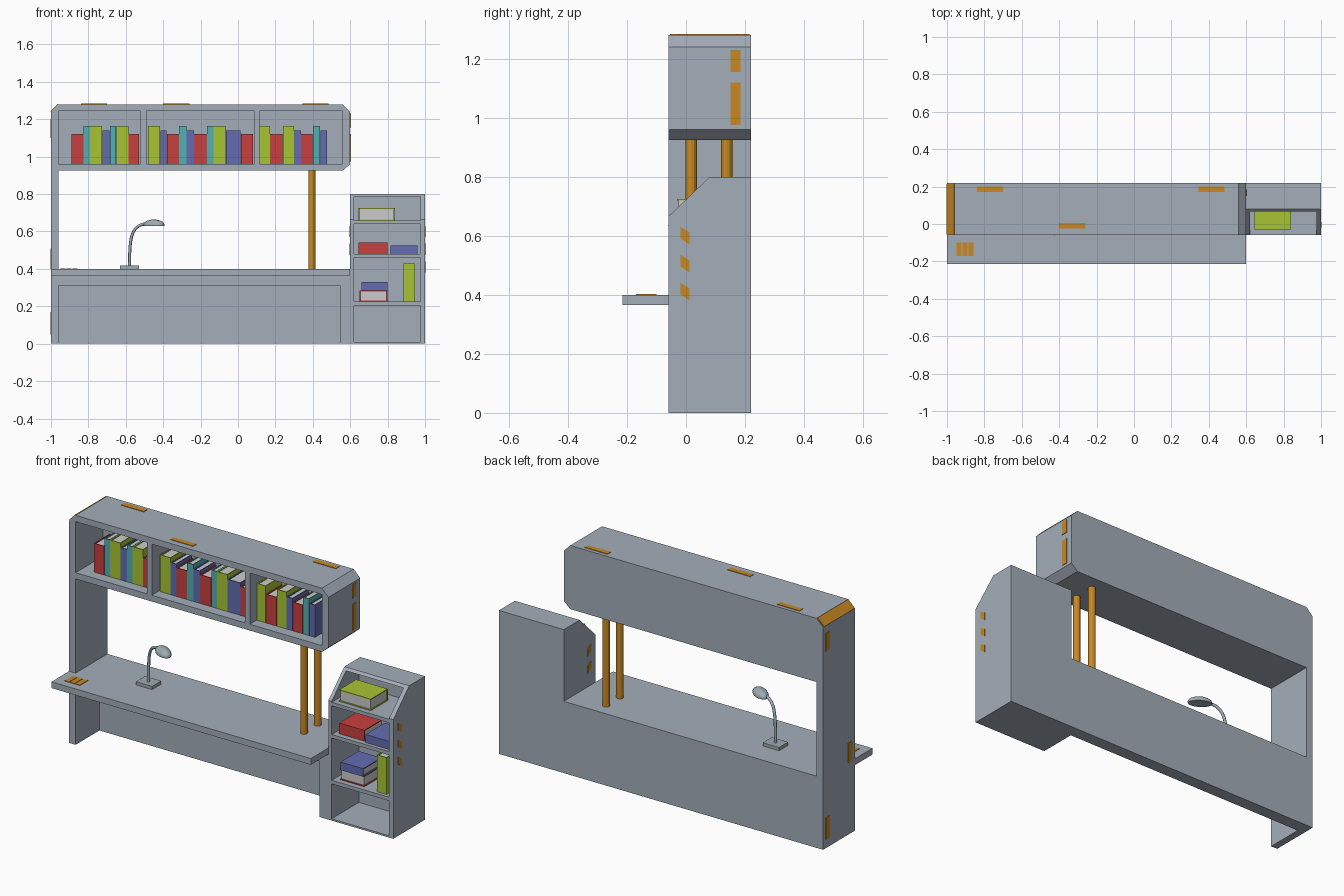
import bpy, bmesh, math
from mathutils import Vector, Matrix

if "Cube" in bpy.data.objects:
    bpy.data.objects.remove(bpy.data.objects["Cube"])


def mat(name, rgb):
    m = bpy.data.materials.new(name)
    m.diffuse_color = (*rgb, 1)
    m.use_nodes = True
    m.node_tree.nodes["Principled BSDF"].inputs["Base Color"].default_value = m.diffuse_color
    return m


GREY = mat("grey_paint", (.37, .42, .49))
WOOD = mat("orange_wood", (.58, .25, .017))
RED = mat("red_cover", (.58, .05, .05))
LIME = mat("lime_cover", (.39, .56, .034))
BLUE = mat("blue_cover", (.127, .15, .445))
TEAL = mat("teal_cover", (.09, .43, .45))
PAGE = mat("pages", (.6, .6, .6))
METAL = mat("lamp_metal", (.34, .41, .44))


def add_box(bm, x0, x1, y0, y1, z0, z1, idx=0):
    M = Matrix.Translation(((x0 + x1) / 2, (y0 + y1) / 2, (z0 + z1) / 2)) @ \
        Matrix.Diagonal((x1 - x0, y1 - y0, z1 - z0, 1))
    r = bmesh.ops.create_cube(bm, size=1, matrix=M)
    for f in {f for v in r["verts"] for f in v.link_faces}:
        f.material_index = idx


def finish(bm, name, *mats):
    me = bpy.data.meshes.new(name)
    bm.to_mesh(me)
    bm.free()
    for m in mats:
        me.materials.append(m)
    ob = bpy.data.objects.new(name, me)
    bpy.context.collection.objects.link(ob)
    return ob


def boxes(name, m, *dims):
    bm = bmesh.new()
    for d in dims:
        add_box(bm, *d)
    return finish(bm, name, m)


def prism(name, m, pts, offset):
    """Extrude a closed 3D outline along offset."""
    bm = bmesh.new()
    f = bm.faces.new([bm.verts.new(p) for p in pts])
    r = bmesh.ops.extrude_face_region(bm, geom=[f], use_keep_orig=True)
    bmesh.ops.translate(bm, vec=Vector(offset),
                        verts=[v for v in r["geom"] if isinstance(v, bmesh.types.BMVert)])
    bmesh.ops.recalc_face_normals(bm, faces=bm.faces)
    return finish(bm, name, m)


def carve(ob, *holes):
    cutter = boxes(ob.name + "_cutter", GREY, *holes)
    cutter.hide_render = True
    cutter.hide_viewport = True
    cutter.display_type = 'WIRE'
    b = ob.modifiers.new("openings", 'BOOLEAN')
    b.object = cutter
    b.solver = 'EXACT'


def book(name, m, x0, x1, y0, y1, z0, z1, flat=False, spine_front=True):
    """Two covers, a spine and a page block."""
    t, g = .005, .005
    bm = bmesh.new()
    s = (y0, y0 + t) if spine_front else (y1 - t, y1)
    if flat:
        add_box(bm, x0, x1, y0, y1, z0, z0 + t)
        add_box(bm, x0, x1, y0, y1, z1 - t, z1)
        add_box(bm, x0, x1, *s, z0 + t, z1 - t)
        add_box(bm, x0 + g, x1 - g, y0 + g, y1 - g, z0 + t, z1 - t, 1)
    else:
        add_box(bm, x0, x0 + t, y0, y1, z0, z1)
        add_box(bm, x1 - t, x1, y0, y1, z0, z1)
        add_box(bm, x0 + t, x1 - t, *s, z0, z1)
        add_box(bm, x0 + t, x1 - t, y0 + g, y1 - g, z0 + g, z1 - g, 1)
    return finish(bm, name, m, PAGE)


# overhead shelf with the long left side panel
outline = [(-1, 0), (-.96, 0), (-.96, .925), (.56, .925), (.6, .96), (.6, 1.24),
           (.56, 1.28), (-.96, 1.28), (-1, 1.24)]
shelf = prism("overhead_shelf", GREY, [(x, -.06, z) for x, z in outline], (0, .28, 0))
carve(shelf, *[(a, b, -.1, .18, .96, 1.245)
               for a, b in ((-.96, -.52), (-.49, .085), (.115, .56))])

# desk
boxes("desk_top", GREY, (-1, .6, -.215, .22, .365, .4))
boxes("desk_apron", GREY, (-.96, .6, -.06, .22, .31, .365))
boxes("desk_back_panel", GREY, (-.96, .545, .15, .22, 0, .31))
boxes("desk_right_leg", GREY, (.545, .6, -.06, .22, 0, .31))

# side cabinet with sloped top front
side = [(-.06, 0), (.22, 0), (.22, .8), (.08, .8), (-.06, .665)]
cabinet = prism("side_cabinet", GREY, [(.6, y, z) for y, z in side], (.4, 0, 0))
carve(cabinet, *[(.62, .975, -.1, .18, a, b)
                 for a, b in ((.01, .205), (.225, .46), (.48, .64), (.66, .787))])

# round poles holding the shelf
for i, y in enumerate((.018, .138)):
    bm = bmesh.new()
    bmesh.ops.create_cone(bm, cap_ends=True, segments=12, radius1=.019, radius2=.019,
                          depth=.545, matrix=Matrix.Translation((.395, y, .665)))
    finish(bm, f"pole_{i + 1}", WOOD)

# upright books: colour letter and width, left to right from each start
KIND = {"r": (RED, 1.12), "t": (TEAL, 1.165), "l": (LIME, 1.165), "b": (BLUE, 1.14)}
ROWS = [(-.89, "rtlbtlr", (65, 35, 65, 40, 35, 65, 58)),
        (-.48, "lbrtbrtlbr", (65, 35, 65, 40, 40, 70, 35, 65, 80, 65)),
        (.116, "lrlbrtb", (56, 68, 60, 38, 62, 40, 36))]
for r, (x, kinds, widths) in enumerate(ROWS):
    for i, (k, w) in enumerate(zip(kinds, widths)):
        m, top = KIND[k]
        book(f"shelf_book_{r + 1}_{i + 1}", m, x, x + w / 1000 - .001, 0, .14, .96, top)
        x += w / 1000

# books in the cabinet
book("top_lime_book", LIME, .645, .84, -.03, .12, .66, .725, True, False)
book("middle_red_book", RED, .645, .8, -.03, .14, .48, .54, True)
book("middle_blue_book", BLUE, .815, .96, -.04, .13, .48, .525, True)
book("lower_red_book", RED, .65, .8, -.03, .14, .225, .285, True, False)
book("lower_blue_book", BLUE, .66, .8, -.04, .12, .285, .33, True)
book("lower_lime_book", LIME, .885, .945, -.04, .12, .225, .43)

# lamp
boxes("lamp_base", METAL, (-.63, -.53, .0, .08, .4, .418))
cu = bpy.data.curves.new("lamp_arm", 'CURVE')
cu.dimensions = '3D'
cu.bevel_depth = .008
cu.bevel_resolution = 2
sp = cu.splines.new('NURBS')
path = [(-.58, .04, .41), (-.58, .04, .52), (-.57, .03, .6), (-.53, .015, .64), (-.47, -.01, .645)]
sp.points.add(len(path) - 1)
for p, c in zip(sp.points, path):
    p.co = (*c, 1)
sp.use_endpoint_u = True
sp.order_u = 4
cu.materials.append(METAL)
arm = bpy.data.objects.new("lamp_arm", cu)
bpy.context.collection.objects.link(arm)
bm = bmesh.new()
bmesh.ops.create_uvsphere(bm, u_segments=16, v_segments=10, radius=1)
bmesh.ops.bisect_plane(bm, geom=bm.verts[:] + bm.edges[:] + bm.faces[:], plane_co=(0, 0, -.2),
                       plane_no=(0, 0, 1), clear_inner=True)
bmesh.ops.holes_fill(bm, edges=[e for e in bm.edges if e.is_boundary])
for f in bm.faces:
    f.smooth = len(f.verts) <= 4
bm.transform(Matrix.Translation((-.45, -.015, .634)) @ Matrix.Rotation(-.55, 4, 'Z')
             @ Matrix.Diagonal((.064, .036, .03, 1)))
finish(bm, "lamp_head", METAL)

# orange wood patches showing through the paint (thin plates)
E = .003
boxes("top_patches", WOOD, *[(a, b, c, c + .03, 1.28 - E, 1.28 + E) for a, b, c in
                             ((-.84, -.7, .17), (.345, .485, .17), (-.4, -.26, -.025))])
boxes("desk_patches", WOOD, *[(x, x + .027, -.17, -.1, .4 - E, .4 + E)
                              for x in (-.95, -.917, -.884)])
boxes("shelf_end_patches", WOOD, (.6 - E, .6 + E, .15, .185, .975, 1.12),
      (.6 - E, .6 + E, .15, .185, 1.155, 1.23))
boxes("left_panel_patches", WOOD, *[(-1 - E, -1 + E, y, y + .035, a, b) for y, a, b in
                                    ((.165, 1.1, 1.2), (-.035, .4, .51), (.165, .05, .17))])
# cabinet patches: slanted slivers on both sides
for i, z in enumerate((.38, .475, .57)):
    for name, x in (("outer", 1 - E), ("inner", .6 - E)):
        if name == "outer" or z > .4:
            prism(f"cabinet_patch_{name}_{i + 1}", WOOD,
                  [(x, -.018, z + .02), (x, .012, z), (x, .012, z + .042), (x, -.018, z + .06)],
                  (2 * E, 0, 0))
# bare wood on the top left bevel
prism("bevel_patch", WOOD, [(-1, -.055, 1.24), (-.96, -.055, 1.28), (-.963, -.055, 1.283),
                            (-1.003, -.055, 1.243)], (0, .27, 0))
